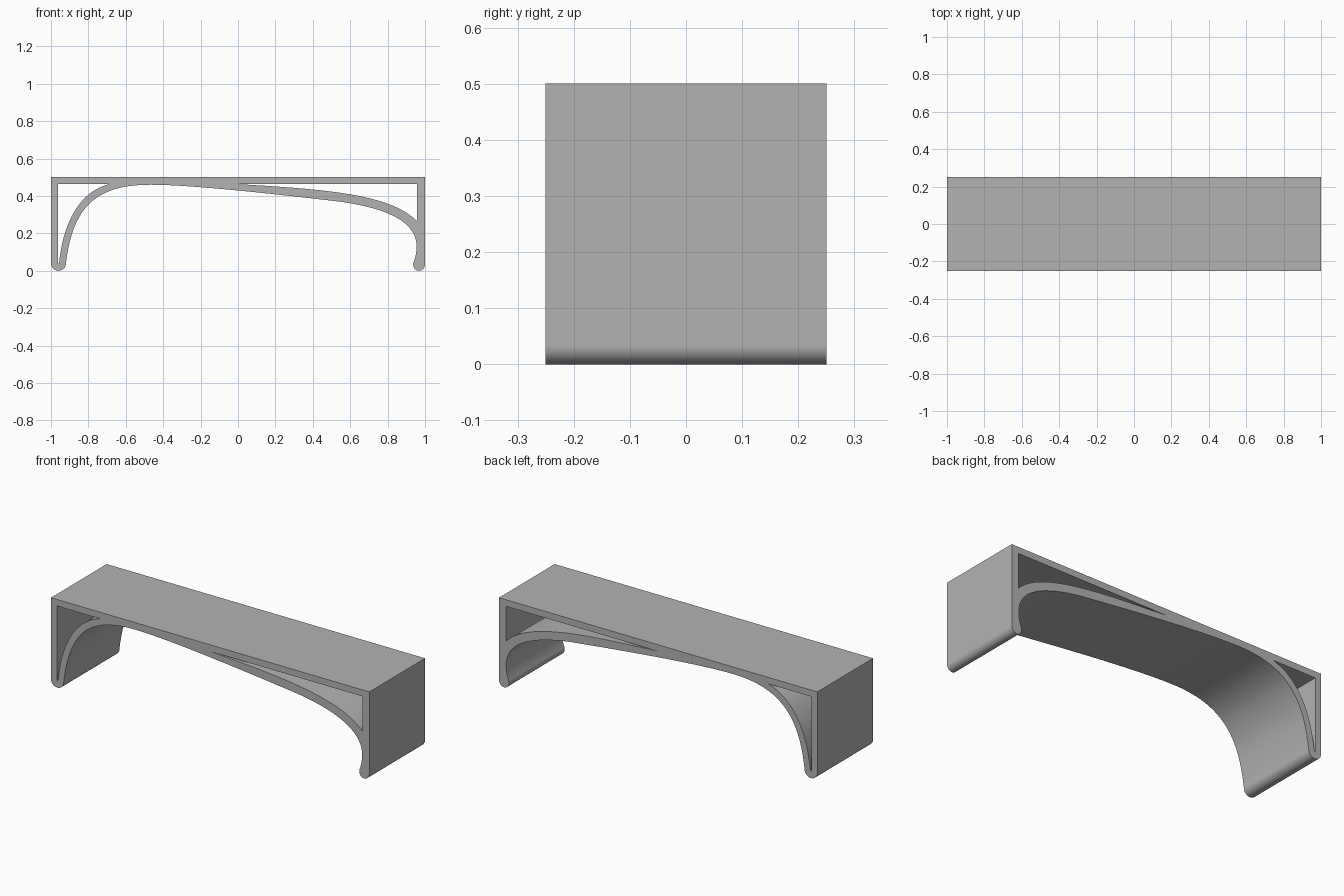
import bpy, bmesh
from math import radians
from mathutils import Matrix

old = bpy.data.objects.get("Cube")
if old:
    bpy.data.objects.remove(old, do_unlink=True)

grey = bpy.data.materials.new("plain grey")
grey.use_nodes = True
colour = (0.45, 0.45, 0.45, 1)
grey.diffuse_color = colour
grey.node_tree.nodes["Principled BSDF"].inputs["Base Color"].default_value = colour


def add_loop(curve, path):
    """Closed loop: each step is (end,) for a line or (handle, handle, end) for a curve."""
    spline = curve.splines.new('BEZIER')
    spline.bezier_points.add(len(path) - 1)
    spline.use_cyclic_u = True
    spline.resolution_u = 20
    pts = spline.bezier_points
    for p, step in zip(pts, path):
        p.handle_left_type = p.handle_right_type = 'FREE'
        p.co = (*step[-1], 0)
    for i, step in enumerate(path):
        a, b = pts[i - 1], pts[i]
        if len(step) == 3:
            a.handle_right, b.handle_left = (*step[0], 0), (*step[1], 0)
        else:
            a.handle_right = a.co.lerp(b.co, 1 / 3)
            b.handle_left = a.co.lerp(b.co, 2 / 3)


# Side profile: flat top, straight legs, rounded feet and uneven arch
outline = [
    ((-1, .5),),
    ((-1, .04),),
    ((-1, .018), (-.982, 0), (-.96, 0)),
    ((-.938, 0), (-.92, .018), (-.92, .04)),
    ((-.885, .33), (-.77, .46), (-.47, .46)),
    ((-.25, .46), (.2, .41), (.54, .37)),
    ((.8, .335), (.955, .26), (.955, .13)),
    ((.955, .095), (.947, .065), (.937, .04)),
    ((.935, .015), (.95, 0), (.968, 0)),
    ((.985, 0), (1, .015), (1, .035)),
    ((1, .5),),
]
# Openings between the arch band and the outer frame
left_opening = [
    ((-.963, .04),),
    ((-.963, .463),),
    ((-.69, .463),),
    ((-.82, .43), (-.93, .3), (-.957, .04)),
]
right_opening = [
    ((0, .463),),
    ((.5, .435), (.82, .405), (.957, .265)),
    ((.957, .463),),
]

curve = bpy.data.curves.new("profile", 'CURVE')
curve.dimensions = '2D'
curve.fill_mode = 'BOTH'
curve.extrude = 0.25
for path in (outline, left_opening, right_opening):
    add_loop(curve, path)

# Turn the extruded profile into one welded solid
helper = bpy.data.objects.new("profile_helper", curve)
bpy.context.collection.objects.link(helper)
bpy.context.view_layer.update()
mesh = bpy.data.meshes.new_from_object(
    helper.evaluated_get(bpy.context.evaluated_depsgraph_get()))
bpy.data.objects.remove(helper, do_unlink=True)

bm = bmesh.new()
bm.from_mesh(mesh)
bmesh.ops.remove_doubles(bm, verts=bm.verts, dist=1e-5)
bmesh.ops.transform(bm, matrix=Matrix.Rotation(radians(90), 4, 'X'), verts=bm.verts)
bmesh.ops.recalc_face_normals(bm, faces=bm.faces)
bm.to_mesh(mesh)
bm.free()
mesh.materials.clear()
mesh.materials.append(grey)

bench = bpy.data.objects.new("arched_bench", mesh)
bpy.context.collection.objects.link(bench)
bpy.ops.object.select_all(action='DESELECT')
bench.select_set(True)
bpy.context.view_layer.objects.active = bench
bpy.ops.object.shade_smooth_by_angle(angle=radians(30))
